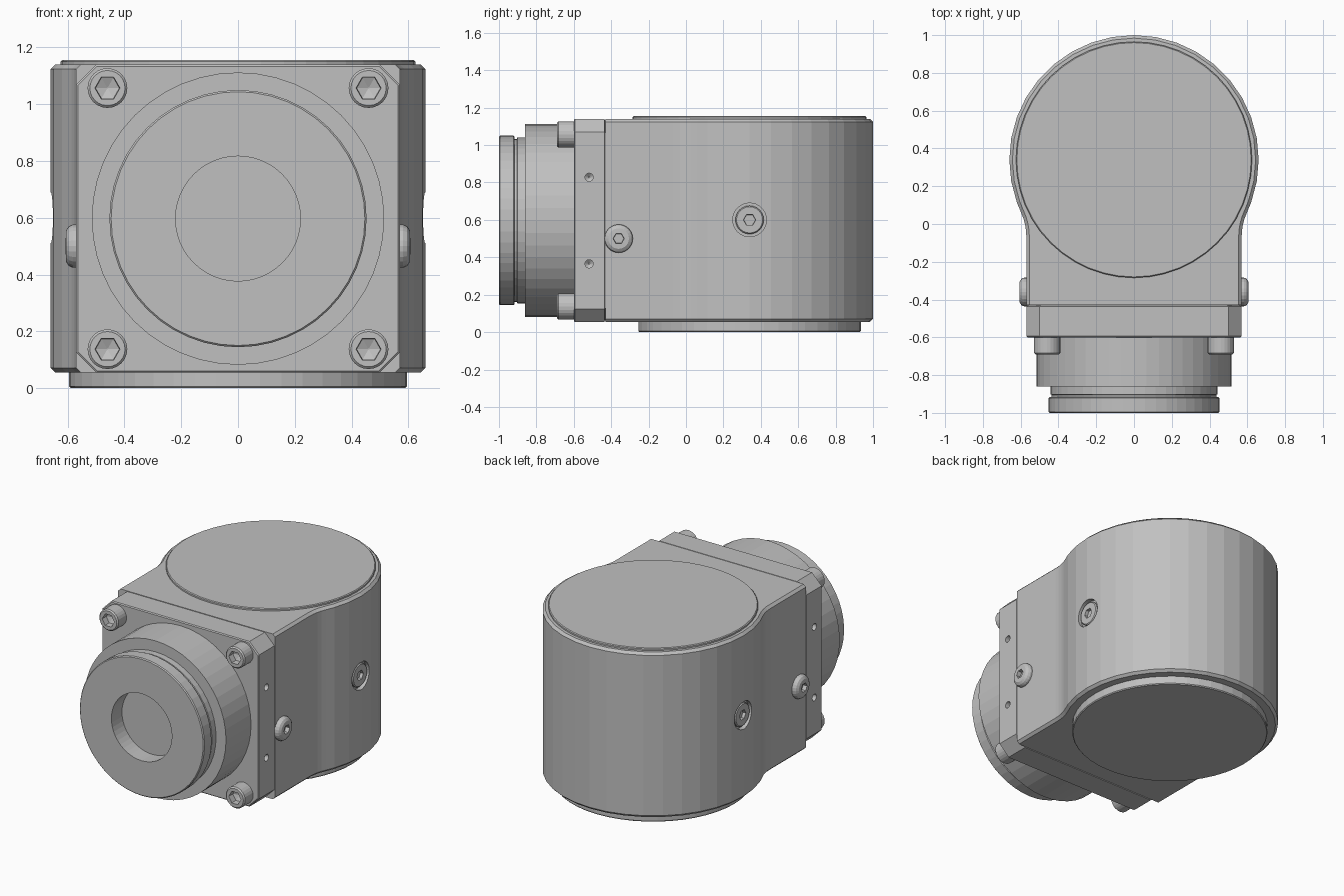
import bpy, bmesh, math
from mathutils import Vector, Matrix

if "Cube" in bpy.data.objects:
    bpy.data.objects.remove(bpy.data.objects["Cube"])

grey = bpy.data.materials.new("metal_grey")
grey.diffuse_color = (0.53, 0.53, 0.53, 1)
grey.use_nodes = True
grey.node_tree.nodes["Principled BSDF"].inputs["Base Color"].default_value = grey.diffuse_color


def loft(name, loops):
    """Closed solid through equal-length vertex loops, capped at both ends."""
    bm = bmesh.new()
    rings = [[bm.verts.new(p) for p in loop] for loop in loops]
    n = len(rings[0])
    for a, b in zip(rings, rings[1:]):
        for i in range(n):
            j = (i + 1) % n
            bm.faces.new((a[i], a[j], b[j], b[i]))
    bm.faces.new(rings[0][::-1])
    bm.faces.new(rings[-1])
    bmesh.ops.recalc_face_normals(bm, faces=bm.faces[:])
    mesh = bpy.data.meshes.new(name)
    bm.to_mesh(mesh)
    bm.free()
    mesh.materials.append(grey)
    obj = bpy.data.objects.new(name, mesh)
    bpy.context.collection.objects.link(obj)
    return obj


def lathe(name, profile, origin, axis, segs=24):
    """Revolve (radius, height[, 'hex']) points about an axis."""
    mat = Matrix.Translation(origin) @ Vector(axis).to_track_quat('Z', 'Y').to_matrix().to_4x4()
    loops = []
    for p in profile:
        loop = []
        for i in range(segs):
            t = 2 * math.pi * i / segs
            r = p[0]
            if len(p) > 2:
                r *= math.cos(math.pi / 6) / math.cos(t % (math.pi / 3) - math.pi / 6)
            loop.append(mat @ Vector((r * math.cos(t), r * math.sin(t), p[1])))
        loops.append(loop)
    return loft(name, loops)


def cut(obj, cutter):
    cutter.hide_render = True
    mod = obj.modifiers.new("cut", 'BOOLEAN')
    mod.operation = 'DIFFERENCE'
    mod.solver = 'EXACT'
    mod.object = cutter
    bpy.context.view_layer.objects.active = obj
    bpy.ops.object.modifier_apply(modifier=mod.name)
    bpy.data.objects.remove(cutter)


CY = 0.34    # centre of the round housing
FZ = 0.597   # height of the front axis


def body_outline(d, z):
    """Keyhole plan: round back, filleted into a straight-sided front."""
    fx = 0.87
    fy = CY - math.sqrt(0.96 ** 2 - fx ** 2)
    a = math.atan2(fy - CY, fx)
    half = [(0.57 - d, -0.43)]
    for i in range(5):
        t = math.pi + a * i / 4
        half.append((fx + (0.3 + d) * math.cos(t), fy + (0.3 + d) * math.sin(t)))
    for deg in range(-20, 91, 10):
        t = math.radians(deg)
        half.append(((0.66 - d) * math.cos(t), CY + (0.66 - d) * math.sin(t)))
    pts = half + [(-x, y) for x, y in half[-2::-1]]
    return [(x, y, z) for x, y in pts]


# main housing with chamfered rims
body = loft("housing", [body_outline(0.016, 0.055), body_outline(0, 0.071),
                        body_outline(0, 1.124), body_outline(0.016, 1.14)])

# top and bottom covers
lathe("top_cover", [(0.625, 1.13), (0.625, 1.15), (0.62, 1.155)], (0, CY, 0), (0, 0, 1), 48)
lathe("bottom_cover", [(0.59, 0), (0.595, 0.006), (0.595, 0.07)], (0, CY, 0), (0, 0, 1), 48)


def plate_outline(d, y):
    w, h, c = 0.57 - d, 0.5425 - d, 0.07 - 0.4 * d
    q = [(w, h - c), (w - c, h)]
    pts = (q + [(-x, z) for x, z in q[::-1]] + [(-x, -z) for x, z in q]
           + [(x, -z) for x, z in q[::-1]])
    return [(x, y, z + FZ) for x, z in pts]


# front flange plate, with a fine groove where it meets the housing
plate = loft("front_plate", [plate_outline(0.008, -0.425), plate_outline(0.008, -0.434),
                             plate_outline(0, -0.436), plate_outline(0, -0.594),
                             plate_outline(0.006, -0.60)])

# stepped front barrel with groove and blind bore
lathe("front_barrel", [(0.515, -0.01), (0.515, 0.26), (0.443, 0.26), (0.443, 0.302),
                       (0.436, 0.304), (0.436, 0.316), (0.447, 0.316), (0.453, 0.322),
                       (0.453, 0.394), (0.447, 0.40), (0.22, 0.40), (0.22, 0.29)],
      (0, -0.6, FZ), (0, -1, 0), 48)

# socket-head bolts at the plate corners
for side, sx in (("left", -0.46), ("right", 0.46)):
    for level, z in (("lower", 0.137), ("upper", 1.057)):
        lathe(f"bolt_{level}_{side}",
              [(0.07, -0.01), (0.07, 0.082), (0.062, 0.09), (0.044, 0.09, 'hex'),
               (0.042, 0.05, 'hex'), (0.003, 0.035, 'hex')],
              (sx, -0.6, z), (0, -1, 0))

for side, s in (("left", -1), ("right", 1)):
    out = (s, 0, 0)
    # recessed screw in the round side
    cut(body, lathe("recess_cutter", [(0.09, 0), (0.09, 0.1)], (s * 0.63, CY, 0.6), out, 32))
    lathe(f"recessed_screw_{side}",
          [(0.076, -0.02), (0.076, 0.014), (0.07, 0.02), (0.033, 0.02, 'hex'),
           (0.031, -0.005, 'hex')], (s * 0.63, CY, 0.6), out)
    # button-head screw on the flat side
    lathe(f"button_screw_{side}",
          [(0.076, -0.01), (0.076, 0.012), (0.07, 0.026), (0.055, 0.036),
           (0.03, 0.037, 'hex'), (0.028, 0.01, 'hex')], (s * 0.57, -0.36, 0.5), out)
    # small drilled holes in the plate edge
    for z in (0.365, 0.828):
        cut(plate, lathe("drill_cutter", [(0.004, -0.06), (0.022, -0.045), (0.022, 0.05)],
                         (s * 0.57, -0.518, z), out, 16))
